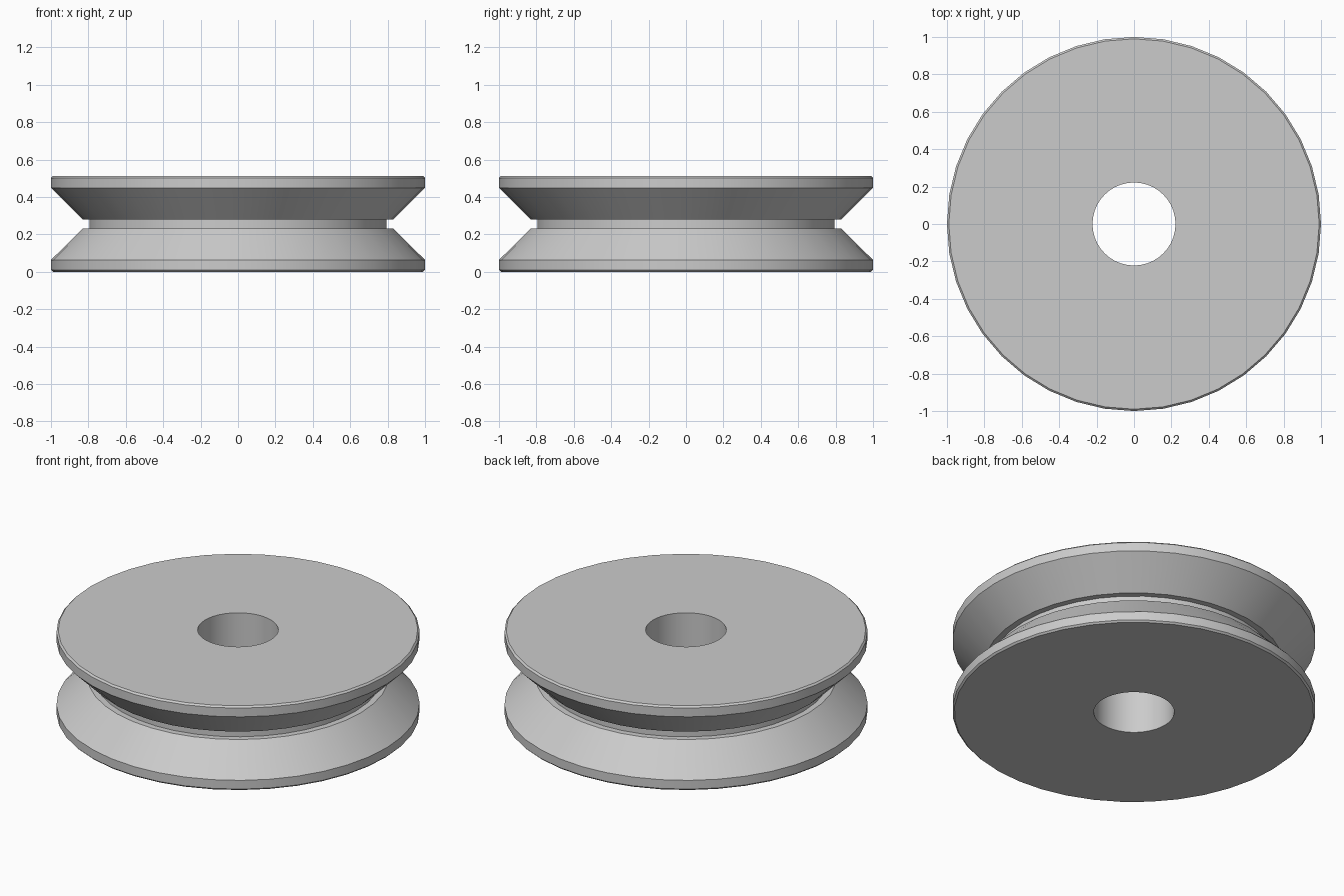
import bpy, bmesh, math

cube = bpy.data.objects.get("Cube")
if cube:
    bpy.data.objects.remove(cube)

SEGMENTS = 40
HEIGHT = 0.512

# Plain grey for the whole wheel
grey = bpy.data.materials.new("light_grey")
grey.use_nodes = True
colour = (0.6, 0.6, 0.6, 1)
grey.diffuse_color = colour
grey.node_tree.nodes["Principled BSDF"].inputs["Base Color"].default_value = colour

# Lower half section: bore, chamfered rim, sloped groove wall, groove floor
lower = [(0.222, 0), (0.99, 0), (1, 0.01), (1, 0.063), (0.83, 0.232), (0.794, 0.232)]
section = lower + [(r, HEIGHT - z) for r, z in reversed(lower)]

# Spin the closed section round the axle
bm = bmesh.new()
rings = []
for r, z in section:
    ring = []
    for i in range(SEGMENTS):
        a = math.tau * i / SEGMENTS
        ring.append(bm.verts.new((r * math.cos(a), r * math.sin(a), z)))
    rings.append(ring)
for k, ring in enumerate(rings):
    following = rings[(k + 1) % len(rings)]
    for i in range(SEGMENTS):
        j = (i + 1) % SEGMENTS
        bm.faces.new((ring[i], ring[j], following[j], following[i]))
bmesh.ops.recalc_face_normals(bm, faces=bm.faces)

mesh = bpy.data.meshes.new("pulley_wheel")
bm.to_mesh(mesh)
bm.free()
mesh.materials.append(grey)
wheel = bpy.data.objects.new("pulley_wheel", mesh)
bpy.context.collection.objects.link(wheel)

# Smooth round the wheel, crisp across the section corners
bpy.context.view_layer.objects.active = wheel
wheel.select_set(True)
bpy.ops.object.shade_smooth_by_angle(angle=math.radians(30))
